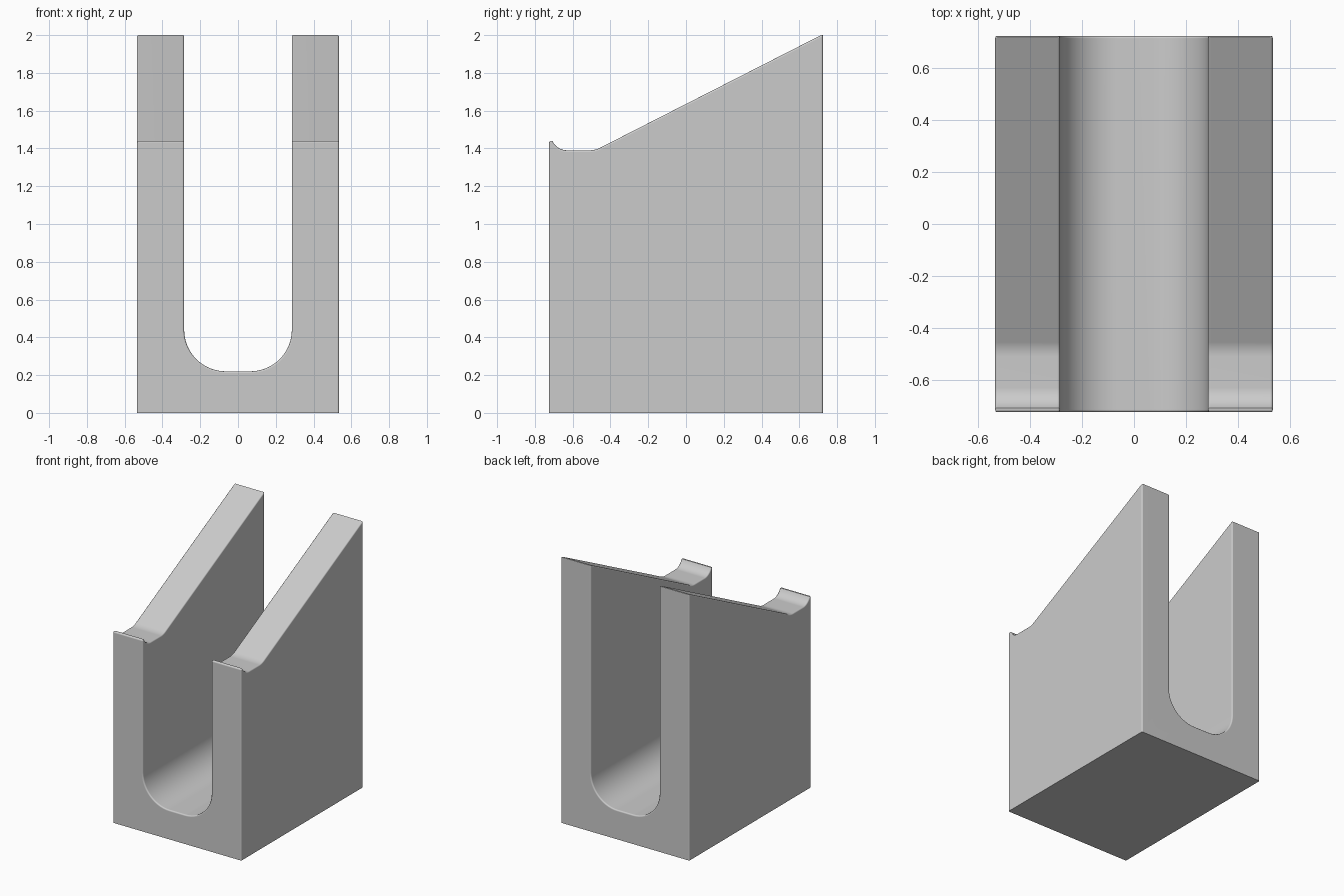
import bpy, bmesh, math

if "Cube" in bpy.data.objects:
    bpy.data.objects.remove(bpy.data.objects["Cube"])

HALF_W, HALF_D = 0.535, 0.725
SLOT, FLOOR, R = 0.285, 0.22, 0.22
BEVEL = 0.01


def arc(cx, cy, r, start, end, n):
    """Points on an arc, angles in degrees."""
    angles = [math.radians(start + (end - start) * i / n) for i in range(n + 1)]
    return [(cx + r * math.cos(a), cy + r * math.sin(a)) for a in angles]


def section(top):
    """U-shaped cross-section (x, z) whose arms reach the given height."""
    pts = [(-HALF_W, 0), (HALF_W, 0), (HALF_W, top), (SLOT, top)]
    pts += arc(SLOT - R, FLOOR + R, R, 0, -90, 14)
    pts += arc(R - SLOT, FLOOR + R, R, -90, -180, 14)
    return pts + [(-SLOT, top), (-HALF_W, top)]


# Top outline (y, z) from front to back: lip, shallow hollow, long slope
outline = [(-HALF_D, 1.44), (-0.708, 1.44)]
outline += arc(-0.63, 1.475, 0.085, -150, -90, 7)
outline += arc(-0.51, 1.51, 0.12, -90, -63.4, 5)
outline += [(HALF_D, 2.005)]

# Body: the U section lofted along the outline
bm = bmesh.new()
rings = [[bm.verts.new((x, y, z)) for x, z in section(h)] for y, h in outline]
for a, b in zip(rings, rings[1:]):
    for i in range(len(a)):
        j = (i + 1) % len(a)
        bm.faces.new((a[i], a[j], b[j], b[i]))
bm.faces.new(rings[0])
bm.faces.new(rings[-1])
bmesh.ops.recalc_face_normals(bm, faces=bm.faces[:])
bmesh.ops.dissolve_limit(bm, angle_limit=math.radians(0.2),
                         verts=bm.verts[:], edges=bm.edges[:])


def is_soft(edge):
    """Sharp edges are rounded, except around the base and across the hollow."""
    if len(edge.link_faces) != 2 or edge.calc_face_angle(0) < math.radians(30):
        return False
    v, w = (vert.co for vert in edge.verts)
    if max(v.z, w.z) < 0.001:
        return False
    across = abs(v.y - w.y) < 0.0001
    return not across or abs(abs(v.y) - HALF_D) < 0.0001


# Small rounding on the upper and upright edges
bm.normal_update()
bmesh.ops.bevel(bm, geom=[e for e in bm.edges if is_soft(e)], offset=BEVEL,
                offset_type='OFFSET', segments=3, profile=0.5,
                affect='EDGES', clamp_overlap=False)
bmesh.ops.recalc_face_normals(bm, faces=bm.faces[:])

mesh = bpy.data.meshes.new("slotted_holder")
bm.to_mesh(mesh)
bm.free()
holder = bpy.data.objects.new("slotted_holder", mesh)
bpy.context.collection.objects.link(holder)

grey = bpy.data.materials.new("light_grey")
grey.diffuse_color = (0.6, 0.6, 0.6, 1)
grey.use_nodes = True
grey.node_tree.nodes["Principled BSDF"].inputs["Base Color"].default_value = grey.diffuse_color
mesh.materials.append(grey)

# Smooth curves with flat walls
bpy.context.view_layer.objects.active = holder
holder.select_set(True)
bpy.ops.object.shade_smooth_by_angle(angle=math.radians(35))
normals = holder.modifiers.new("flat_walls", 'WEIGHTED_NORMAL')
normals.keep_sharp = True
